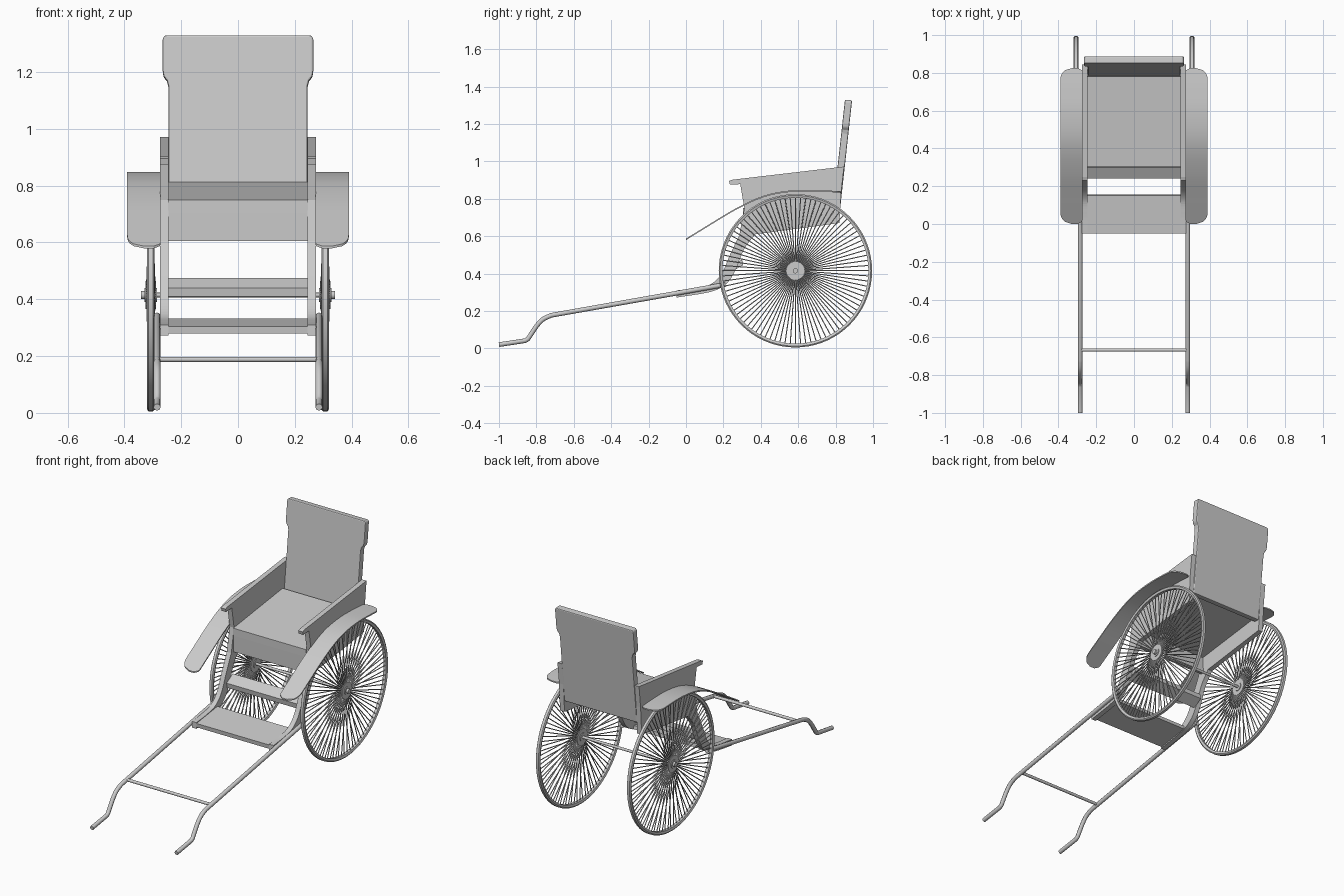
import bpy, bmesh, math
from mathutils import Vector, Matrix

if "Cube" in bpy.data.objects:
    bpy.data.objects.remove(bpy.data.objects["Cube"])


def make(name, bm, mirror=False, bevel=0, smooth=False):
    bmesh.ops.recalc_face_normals(bm, faces=bm.faces)
    me = bpy.data.meshes.new(name)
    bm.to_mesh(me)
    bm.free()
    ob = bpy.data.objects.new(name, me)
    bpy.context.collection.objects.link(ob)
    if bevel:
        m = ob.modifiers.new("Bevel", 'BEVEL')
        m.width, m.segments, m.limit_method = bevel, 2, 'ANGLE'
    if mirror:
        ob.modifiers.new("Mirror", 'MIRROR')
    if smooth:
        bpy.ops.object.select_all(action='DESELECT')
        ob.select_set(True)
        bpy.context.view_layer.objects.active = ob
        bpy.ops.object.shade_smooth_by_angle()
    return ob


def prism(bm, pts, offset):
    f = bm.faces.new([bm.verts.new(p) for p in pts])
    ext = bmesh.ops.extrude_face_region(bm, geom=[f])['geom']
    bmesh.ops.translate(bm, vec=offset, verts=[v for v in ext if isinstance(v, bmesh.types.BMVert)])


def plate(name, profile, x0, x1, **kw):
    """Extrude a (y, z) profile along x."""
    bm = bmesh.new()
    prism(bm, [(x0, y, z) for y, z in profile], (x1 - x0, 0, 0))
    return make(name, bm, **kw)


def rod(bm, a, b, r, sides=16):
    a, b = Vector(a), Vector(b)
    d = b - a
    mat = Matrix.Translation((a + b) / 2) @ d.to_track_quat('Z', 'Y').to_matrix().to_4x4()
    bmesh.ops.create_cone(bm, cap_ends=True, segments=sides, radius1=r, radius2=r,
                          depth=d.length, matrix=mat)


def spline(pts, n=6):
    """Catmull-Rom smoothing of 2D points."""
    p = [Vector(q) for q in pts]
    p = [2 * p[0] - p[1]] + p + [2 * p[-1] - p[-2]]
    out = []
    for i in range(1, len(p) - 2):
        a, b, c, d = p[i - 1:i + 3]
        for k in range(n):
            t = k / n
            out.append(0.5 * (2 * b + (c - a) * t + (2 * a - 5 * b + 4 * c - d) * t * t
                              + (3 * b - a - 3 * c + d) * t ** 3))
    return out + [p[-2]]


# Side frames: armrest panel, curved leg and foot rail in one profile
front = spline([(-0.05, 0.31), (0.05, 0.322), (0.13, 0.342), (0.19, 0.40), (0.235, 0.50), (0.285, 0.605)])
back = spline([(0.37, 0.61), (0.31, 0.53), (0.265, 0.42), (0.215, 0.345), (0.13, 0.302), (-0.05, 0.272)])
side = [tuple(p) for p in front] + [
    (0.312, 0.75), (0.29, 0.878), (0.235, 0.875), (0.23, 0.895), (0.25, 0.902),
    (0.845, 0.972), (0.83, 0.84), (0.82, 0.67)] + [tuple(p) for p in back]
plate("side_frame", side, 0.245, 0.275, mirror=True)

# Seat, apron, foot board and cross board
plate("seat", [(0.305, 0.705), (0.305, 0.75), (0.78, 0.812), (0.785, 0.767)], -0.246, 0.246)
plate("seat_apron", [(0.308, 0.605), (0.306, 0.706), (0.325, 0.706), (0.327, 0.605)], -0.246, 0.246)
plate("foot_board", [(-0.047, 0.28), (-0.05, 0.305), (0.152, 0.332), (0.155, 0.31)], -0.246, 0.246)
plate("leg_cross_board", [(0.245, 0.41), (0.24, 0.44), (0.30, 0.475), (0.305, 0.445)], -0.246, 0.246)

# Backrest with wider head, leaning back
half = [(0.245, 0.74), (0.245, 1.15), (0.25, 1.17), (0.262, 1.185), (0.265, 1.205), (0.265, 1.32), (0.257, 1.33)]
outline = half + [(-x, z) for x, z in reversed(half)]
bm = bmesh.new()
prism(bm, [(x, 0.785 + 0.11 * (z - 0.74), z) for x, z in outline], (0, 0.038, -0.004))
make("backrest", bm, bevel=0.006)

# Curved fenders with rounded ends
path = spline([(0, 0.587), (0.13, 0.667), (0.26, 0.745), (0.38, 0.803), (0.48, 0.833),
               (0.60, 0.847), (0.72, 0.846), (0.825, 0.84)], 10)
bm = bmesh.new()


def corner(y, r):
    d = max(0, r - min(y, 0.825 - y))
    return r - math.sqrt(max(0, r * r - d * d))


rows = []
for p in path:
    xi = 0.272 + corner(p.x, 0.025)
    xo = 0.39 - corner(p.x, 0.06)
    rows.append([[bm.verts.new((x, p.x, p.y + dz)) for x in (xi, xo)] for dz in (0, -0.008)])
for a, b in zip(rows, rows[1:]):
    (a0, a1), (a3, a2) = a
    (b0, b1), (b3, b2) = b
    ra, rb = (a0, a1, a2, a3), (b0, b1, b2, b3)
    for i in range(4):
        j = (i + 1) % 4
        bm.faces.new((ra[i], ra[j], rb[j], rb[i]))
for r in (rows[0], rows[-1]):
    bm.faces.new((r[0][0], r[0][1], r[1][1], r[1][0]))
make("fender", bm, mirror=True, smooth=True)

# Pull shafts with bent handles
line = [(-1, 0.02), (-0.86, 0.041)] + [tuple(p) for p in spline(
    [(-0.845, 0.05), (-0.80, 0.118), (-0.765, 0.155), (-0.72, 0.177)], 4)] + [(-0.05, 0.295), (0.21, 0.341)]
cu = bpy.data.curves.new("shaft", 'CURVE')
cu.dimensions = '3D'
cu.bevel_depth, cu.bevel_resolution, cu.use_fill_caps = 0.0125, 2, True
sp = cu.splines.new('POLY')
sp.points.add(len(line) - 1)
for pt, (y, z) in zip(sp.points, line):
    pt.co = (0.285, y, z, 1)
shaft = bpy.data.objects.new("shaft", cu)
bpy.context.collection.objects.link(shaft)
shaft.modifiers.new("Mirror", 'MIRROR')
bm = bmesh.new()
rod(bm, (-0.285, -0.667, 0.188), (0.285, -0.667, 0.188), 0.009)
make("shaft_crossbar", bm, smooth=True)

# Wheels: rim, spokes, hub
WX, WY, WZ, R = 0.307, 0.585, 0.415, 0.41


def on_wheel(x, r, a):
    return (x, WY + r * math.cos(a), WZ + r * math.sin(a))


bm = bmesh.new()
N = 72
section = [(-0.013, -0.007), (-0.008, 0), (0.008, 0), (0.013, -0.007), (0.009, -0.02), (-0.009, -0.02)]
rings = [[bm.verts.new(on_wheel(WX + dx, R + dr, 2 * math.pi * i / N)) for dx, dr in section] for i in range(N)]
for i in range(N):
    a, b = rings[i], rings[(i + 1) % N]
    for k in range(6):
        m = (k + 1) % 6
        bm.faces.new((a[k], a[m], b[m], b[k]))
make("wheel_rim", bm, mirror=True, smooth=True)

bm = bmesh.new()
S = 88
for i in range(S):
    a = 2 * math.pi * i / S
    rod(bm, on_wheel(WX + (0.014 if i % 2 else -0.014), 0.03, a), on_wheel(WX, R - 0.015, a), 0.003, 5)
make("wheel_spokes", bm, mirror=True)

bm = bmesh.new()
for x0, x1, r in ((-0.022, 0.022, 0.025), (-0.018, -0.011, 0.05), (0.011, 0.018, 0.05), (0.02, 0.035, 0.014)):
    rod(bm, (WX + x0, WY, WZ), (WX + x1, WY, WZ), r, 24)
make("wheel_hub", bm, mirror=True, smooth=True)

# Axle
bm = bmesh.new()
rod(bm, (-0.335, WY, WZ), (0.335, WY, WZ), 0.008)
make("axle", bm, smooth=True)
